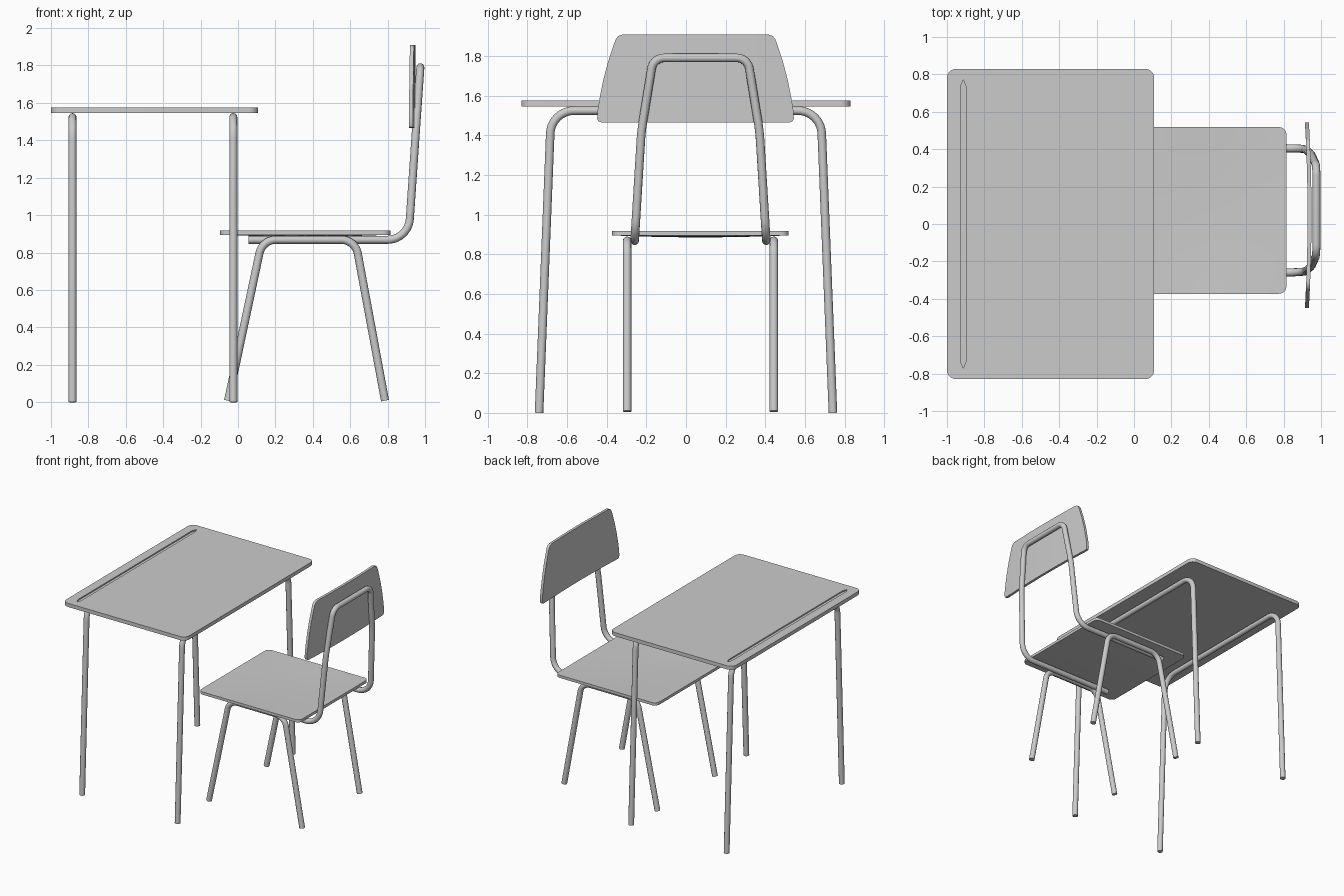
import bpy, bmesh
from math import pi, cos, sin, tan
from mathutils import Vector

if "Cube" in bpy.data.objects:
    bpy.data.objects.remove(bpy.data.objects["Cube"])

R = 0.0215    # tube radius
CY = 0.073    # chair centre line in y


def smooth(ob, angle=35):
    bpy.ops.object.select_all(action='DESELECT')
    ob.select_set(True)
    bpy.context.view_layer.objects.active = ob
    bpy.ops.object.shade_smooth_by_angle(angle=angle * pi / 180)


def fillet(pts, radii, steps=10):
    """Round the inner corners of a path (radii: one per inner point)."""
    pts = [Vector(p) for p in pts]
    out = [pts[0]]
    for i, r in enumerate(radii, 1):
        p = pts[i]
        a, b = (pts[i - 1] - p).normalized(), (pts[i + 1] - p).normalized()
        half = a.angle(b) / 2
        t = r / tan(half)
        centre = p + (a + b).normalized() * (r / sin(half))
        v0, v1 = p + a * t - centre, p + b * t - centre
        ang = v0.angle(v1)
        for k in range(steps + 1):
            f = k / steps
            out.append(centre + (v0 * sin((1 - f) * ang) + v1 * sin(f * ang)) / sin(ang))
    out.append(pts[-1])
    return out


def tube(name, pts, radii):
    path = fillet(pts, radii)
    cu = bpy.data.curves.new(name, 'CURVE')
    cu.dimensions = '3D'
    cu.bevel_depth = R
    cu.bevel_resolution = 4
    cu.use_fill_caps = True
    sp = cu.splines.new('POLY')
    sp.points.add(len(path) - 1)
    for q, p in zip(sp.points, path):
        q.co = (*p, 1)
    ob = bpy.data.objects.new(name, cu)
    bpy.context.collection.objects.link(ob)
    bpy.ops.object.select_all(action='DESELECT')
    ob.select_set(True)
    bpy.context.view_layer.objects.active = ob
    bpy.ops.object.convert(target='MESH')
    ob = bpy.context.object
    smooth(ob)
    return ob


def slab(name, outline, offset, cuts=(), dish=None):
    """Extrude a 3D outline by offset, slice it, and optionally bend it."""
    bm = bmesh.new()
    face = bm.faces.new([bm.verts.new(p) for p in outline])
    ext = bmesh.ops.extrude_face_region(bm, geom=[face])
    bmesh.ops.translate(bm, vec=offset,
                        verts=[v for v in ext['geom'] if isinstance(v, bmesh.types.BMVert)])
    for co, no in cuts:
        bmesh.ops.bisect_plane(bm, geom=bm.verts[:] + bm.edges[:] + bm.faces[:],
                               plane_co=co, plane_no=no)
    if dish:
        for v in bm.verts:
            v.co += dish(v.co)
    bmesh.ops.recalc_face_normals(bm, faces=bm.faces[:])
    me = bpy.data.meshes.new(name)
    bm.to_mesh(me)
    bm.free()
    ob = bpy.data.objects.new(name, me)
    bpy.context.collection.objects.link(ob)
    return ob


def rounded_rect(x0, x1, y0, y1, z, r, n=6):
    pts = []
    for cx, cy, a in ((x1 - r, y1 - r, 0), (x0 + r, y1 - r, 1),
                      (x0 + r, y0 + r, 2), (x1 - r, y0 + r, 3)):
        for k in range(n + 1):
            t = (a + k / n) * pi / 2
            pts.append((cx + r * cos(t), cy + r * sin(t), z))
    return pts


# Desk top with a pencil groove
top = slab("desk_top", rounded_rect(-1, 0.108, -0.83, 0.83, 1.545, 0.05), (0, 0, 0.03))
gx, gw = -0.913, 0.015
groove = slab("groove_cutter",
              [(gx, -0.77, 1.565), (gx + gw, -0.735, 1.565), (gx + gw, 0.735, 1.565),
               (gx, 0.77, 1.565), (gx - gw, 0.735, 1.565), (gx - gw, -0.735, 1.565)],
              (0, 0, 0.03))
mod = top.modifiers.new("groove", 'BOOLEAN')
mod.operation = 'DIFFERENCE'
mod.solver = 'EXACT'
mod.object = groove
bpy.context.view_layer.objects.active = top
bpy.ops.object.modifier_apply(modifier=mod.name)
bpy.data.objects.remove(groove)
smooth(top)

# Desk leg frames
for name, x in (("desk_far_legs", -0.885), ("desk_near_legs", -0.025)):
    tube(name, [(x, -0.741, 0), (x, -0.68, 1.524), (x, 0.68, 1.524), (x, 0.741, 0)],
         [0.12, 0.12])

# Chair leg frames
for name, s in (("chair_right_legs", -1), ("chair_left_legs", 1)):
    y = CY + s * 0.37
    tube(name, [(-0.053, y, 0.008), (0.13, y, 0.868), (0.627, y, 0.868), (0.786, y, 0.008)],
         [0.09, 0.09])

# Chair rail and back hoop, one continuous tube
side = [(0.055, 0.332, 0.868), (0.911, 0.332, 0.868), (0.949, 0.298, 1.42), (0.975, 0.238, 1.79)]
path = [(x, CY - w, z) for x, w, z in side] + [(x, CY + w, z) for x, w, z in reversed(side)]
tube("chair_back_frame", path, [0.12, 1.0, 0.065, 0.065, 1.0, 0.12])

# Seat, slightly dished across its width
cuts = [((0, CY + i * 0.07, 0), (0, 1, 0)) for i in range(-5, 6)]
cuts += [((0.36 + i * 0.14, 0, 0), (1, 0, 0)) for i in range(-2, 3)]


def seat_dish(c):
    fx = max(0, 1 - ((c.x - 0.36) / 0.45) ** 2)
    fy = max(0, 1 - ((c.y - CY) / 0.44) ** 2)
    return Vector((0, 0, -0.010 * fx * fy))


seat = slab("seat", rounded_rect(-0.095, 0.815, -0.373, 0.518, 0.895, 0.04), (0, 0, 0.022),
            cuts, seat_dish)
smooth(seat)

# Backrest panel, gently curved
BY = 0.048
half = [(0.475, 1.465), (0.49, 1.47), (0.496, 1.485), (0.493, 1.53), (0.483, 1.59),
        (0.465, 1.68), (0.441, 1.77), (0.415, 1.85), (0.403, 1.883), (0.39, 1.9), (0.365, 1.909)]
outline = [(0.914, BY + w, z) for w, z in half] + [(0.914, BY - w, z) for w, z in reversed(half)]
back = slab("backrest", outline, (0.021, 0, 0),
            [((0, BY + i * 0.06, 0), (0, 1, 0)) for i in range(-6, 7)],
            lambda c: Vector((0.014 * (1 - ((c.y - BY) / 0.496) ** 2), 0, 0)))
smooth(back)
